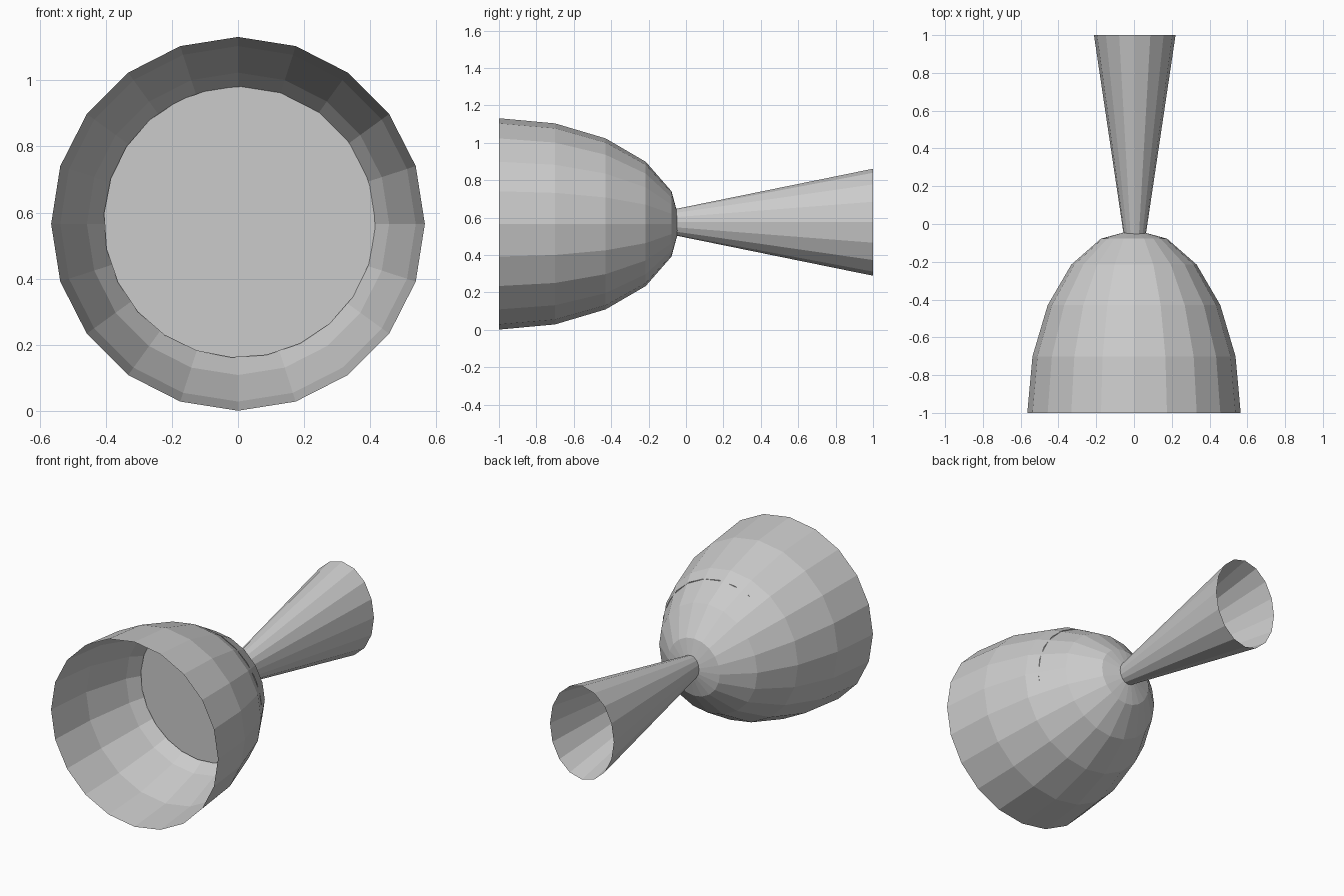
import bpy, bmesh
from math import sin, cos, pi, radians

if "Cube" in bpy.data.objects:
    bpy.data.objects.remove(bpy.data.objects["Cube"])


def lathe(name, sides, rings, cx, cz, turn=0.0, cap_end=False):
    """Flat-faced shell along y; rings are (y, x radius, z radius)."""
    bm = bmesh.new()
    loops = []
    for y, rx, rz in rings:
        angles = [turn + 2 * pi * i / sides for i in range(sides)]
        loops.append([bm.verts.new((cx + rx * cos(a), y, cz + rz * sin(a))) for a in angles])
    for a, b in zip(loops, loops[1:]):
        for i in range(sides):
            j = (i + 1) % sides
            bm.faces.new((a[i], a[j], b[j], b[i]))
    if cap_end:
        bm.faces.new(loops[-1])
    bmesh.ops.remove_doubles(bm, verts=bm.verts, dist=1e-5)
    bmesh.ops.recalc_face_normals(bm, faces=bm.faces)
    mesh = bpy.data.meshes.new(name)
    bm.to_mesh(mesh)
    bm.free()
    obj = bpy.data.objects.new(name, mesh)
    bpy.context.collection.objects.link(obj)
    return obj


# Half-ellipsoid bowl, open to the front, closed to a pole at the back
R, DEPTH = 0.565, 0.97
bowl = [(-1 + DEPTH * sin(radians(18 * k)), R * cos(radians(18 * k)), R * cos(radians(18 * k)))
        for k in range(6)]
lathe("bowl", 20, bowl, 0.0, 0.566)

# Flat disc set inside the bowl
lathe("inner_disc", 24, [(-0.36, 0.0, 0.0), (-0.36, 0.411, 0.411)], 0.005, 0.572, radians(-3.5))

# Flared oval tube, open at the far end
lathe("flared_tube", 16, [(-0.06, 0.058, 0.07), (1.0, 0.216, 0.286)], 0.004, 0.575)
